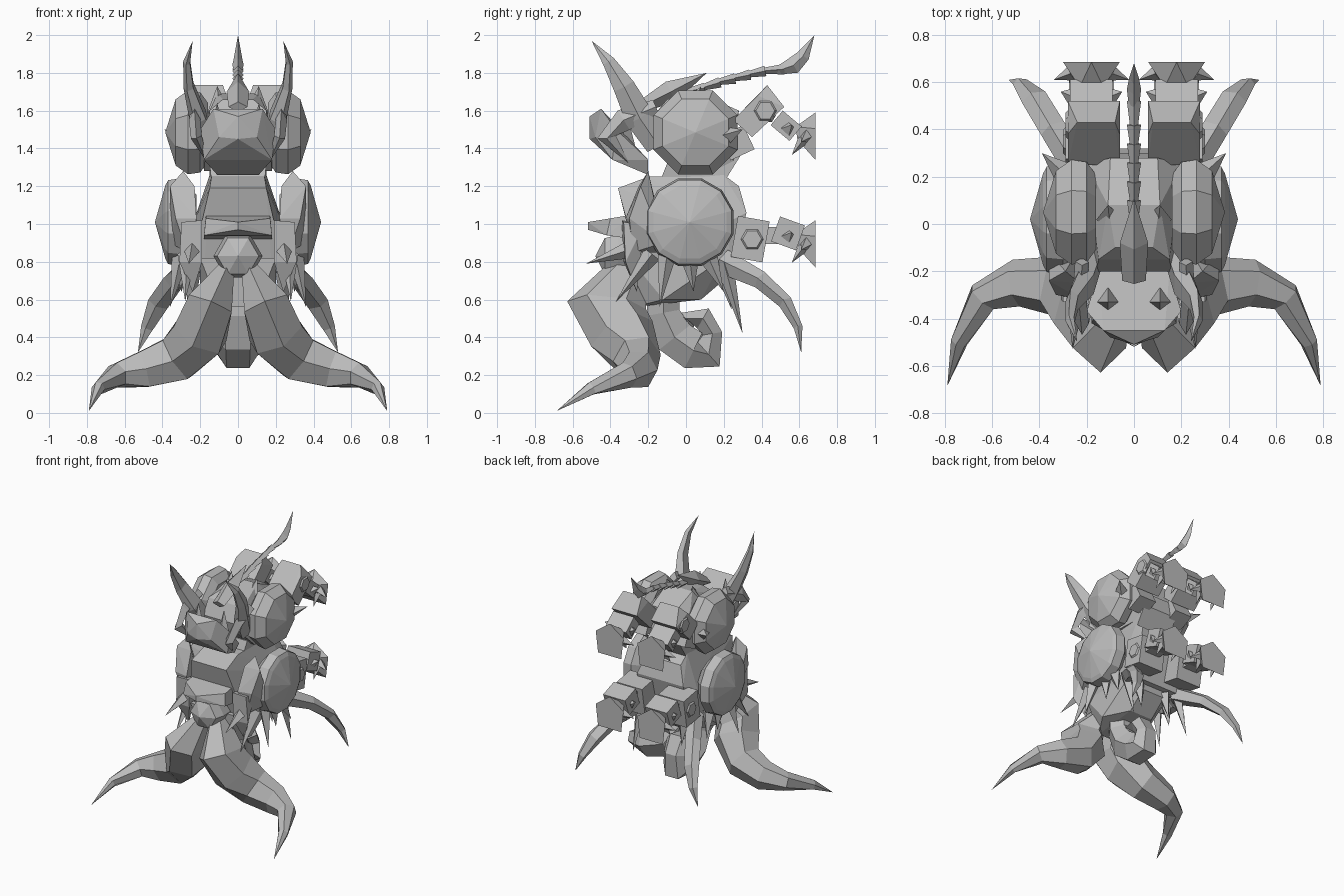
import bpy, bmesh
from math import sin, cos, pi, radians
from mathutils import Vector, Matrix

cube = bpy.data.objects.get("Cube")
if cube:
    bpy.data.objects.remove(cube, do_unlink=True)

X, Y, Z = Vector((1, 0, 0)), Vector((0, 1, 0)), Vector((0, 0, 1))
grey = bpy.data.materials.new("stone grey")
grey.use_nodes = True
colour = (0.5, 0.5, 0.5, 1)
grey.diffuse_color = colour
grey.node_tree.nodes["Principled BSDF"].inputs["Base Color"].default_value = colour


def finish(name, bm, mirror):
    """Turn a bmesh into a flat shaded object, optionally mirrored in x."""
    bmesh.ops.recalc_face_normals(bm, faces=bm.faces)
    mesh = bpy.data.meshes.new(name)
    bm.to_mesh(mesh)
    bm.free()
    mesh.materials.append(grey)
    obj = bpy.data.objects.new(name, mesh)
    bpy.context.collection.objects.link(obj)
    if mirror:
        mod = obj.modifiers.new("mirror", "MIRROR")
        mod.use_mirror_merge = False


def skin(name, rings, mirror):
    """Bridge a row of vertex rings; a ring of one point is a tip."""
    bm = bmesh.new()
    rows = [[bm.verts.new(p) for p in ring] for ring in rings]
    for a, b in zip(rows, rows[1:]):
        n = max(len(a), len(b))
        for i in range(n):
            j = (i + 1) % n
            if len(b) == 1:
                bm.faces.new((a[i], a[j], b[0]))
            elif len(a) == 1:
                bm.faces.new((a[0], b[j], b[i]))
            else:
                bm.faces.new((a[i], a[j], b[j], b[i]))
    for end in (rows[0], rows[-1]):
        if len(end) > 2:
            bm.faces.new(end)
    finish(name, bm, mirror)


def tube(name, path, ref=X, sides=6, mirror=True):
    """Tapered tube, ridged along ref; each stop is x, y, z, half width, half depth along ref."""
    pts = [Vector(p[:3]) for p in path]
    rings = []
    for i, p in enumerate(path):
        t = (pts[min(i + 1, len(pts) - 1)] - pts[max(i - 1, 0)]).normalized()
        side = t.cross(ref).normalized()
        up = side.cross(t)
        if p[3] == 0:
            rings.append([pts[i]])
            continue
        angles = [2 * pi * k / sides for k in range(sides)]
        rings.append([pts[i] + side * p[3] * sin(a) + up * p[4] * cos(a) for a in angles])
    skin(name, rings, mirror)


def spike(name, base, tip, r, ref=X, mirror=True):
    tube(name, [(*base, r, r), (*tip, 0, 0)], ref, 4, mirror)


def lathe(name, centre, axis, profile, sides, mirror=True):
    """Spin (offset, radius) pairs about an axis through the centre."""
    u = Z
    v = axis.cross(u)
    rings = []
    for d, r in profile:
        c = Vector(centre) + axis * d
        angles = [2 * pi * (k + 0.5) / sides for k in range(sides)]
        rings.append([c + u * r * cos(a) + v * r * sin(a) for a in angles] if r else [c])
    skin(name, rings, mirror)


def hull(name, points, centred=True):
    """Faceted block round some points; a centred one is reflected into itself."""
    bm = bmesh.new()
    for x, y, z in points:
        bm.verts.new((x, y, z))
        if centred and x:
            bm.verts.new((-x, y, z))
    bmesh.ops.convex_hull(bm, input=bm.verts)
    loose = [v for v in bm.verts if not v.link_faces]
    bmesh.ops.delete(bm, geom=loose, context="VERTS")
    finish(name, bm, not centred)


def box(name, centre, size, tilt):
    bm = bmesh.new()
    m = Matrix.Translation(centre) @ Matrix.Rotation(radians(tilt), 4, "X") @ Matrix.Diagonal((*size, 1))
    bmesh.ops.create_cube(bm, size=1, matrix=m)
    finish(name, bm, True)


# Main masses
hull("torso", [(.15, -.36, 1.19), (.14, -.2, 1.25), (.16, -.31, 1.02), (.21, -.29, .93), (.18, -.25, .75),
               (.15, .2, 1.26), (.15, .28, 1.2), (.2, .32, 1.06), (.24, .2, 1), (.2, .25, .78)])
hull("pelvis", [(.2, -.3, .82), (.2, .2, .82), (.1, -.28, .56), (.2, -.12, .6), (.1, .08, .6), (.1, .22, .72)])
hull("neck", [(.14, -.14, 1.22), (.15, .2, 1.22), (.15, -.1, 1.32), (.15, .3, 1.38), (.15, .28, 1.5)])
hull("head", [(.16, -.2, 1.48), (.15, -.15, 1.6), (.18, -.05, 1.28), (.08, -.1, 1.66), (.11, .08, 1.69),
              (.2, .25, 1.5), (.14, .25, 1.3), (.1, .28, 1.6), (.17, -.18, 1.4)])
hull("jaw", [(.13, -.45, 1.61), (0, -.51, 1.57), (.2, -.37, 1.5), (.1, -.48, 1.46), (0, -.51, 1.45),
             (.18, -.39, 1.34), (.11, -.2, 1.26), (.15, -.2, 1.34)])
hull("chest_shelf", [(.17, -.4, 1.03), (.18, -.42, .94), (0, -.52, 1.01), (0, -.52, .97),
                     (.17, -.28, 1.05), (.18, -.28, .92)])
lathe("belly_boss", (0, 0, .83), Y, [(-.48, 0), (-.43, .11), (-.36, .13), (-.2, .12)], 6, False)

# Round side shells
lathe("upper_shell", (0, .05, 1.485), X, [(.16, .17), (.2, .23), (.265, .24), (.33, .19), (.385, 0)], 8)
lathe("lower_shell", (0, .02, 1.01), X, [(.22, .15), (.3, .24), (.37, .23), (.385, .2), (.44, 0)], 12)
hull("shoulder_pylon", [(.23, -.25, 1.2), (.36, -.24, 1.2), (.29, -.2, 1.28), (.36, -.12, .9),
                        (.22, -.32, 1.03), (.33, -.3, 1.03), (.23, -.1, .85), (.27, -.28, .85)], False)
hull("hip_guard", [(.19, -.34, 1.02), (.3, -.33, 1.01), (.19, -.22, 1), (.3, -.22, 1),
                   (.19, -.33, .8), (.31, -.32, .8), (.24, -.26, .64)], False)

# Large curved horns
tube("front_tusk", [(.06, -.3, .77, .04, .1), (.15, -.42, .57, .14, .21), (.2, -.34, .42, .16, .18),
                    (.32, -.26, .29, .14, .13), (.5, -.25, .23, .11, .1), (.64, -.31, .2, .07, .07),
                    (.74, -.5, .13, .035, .04), (.79, -.685, .01, 0, 0)], Y)
tube("rear_horn", [(.22, .2, .8, .07, .06), (.34, .4, .7, .05, .06), (.42, .53, .58, .04, .06),
                   (.48, .595, .45, .025, .035), (.53, .61, .32, 0, 0)], sides=5)
tube("brow_horn", [(.17, -.15, 1.42, .07, .04), (.21, -.25, 1.57, .08, .05), (.26, -.33, 1.73, .06, .03),
                   (.27, -.41, 1.86, .035, .02), (.24, -.5, 1.97, 0, 0)], sides=5)
tube("cheek_blade", [(.22, -.16, 1.62, .04, .03), (.23, -.33, 1.55, .06, .03), (.22, -.42, 1.46, .05, .03),
                     (.16, -.3, 1.32, 0, 0)], sides=4)

# Curled tail underneath
tube("curled_tail", [(0, -.12, .72, .1, .13), (0, -.12, .53, .1, .13), (0, -.06, .4, .12, .13),
                     (0, .04, .33, .12, .12), (0, .12, .31, .1, .11), (0, .14, .42, .06, .09),
                     (0, .09, .5, .07, .1), (0, 0, .5, .06, .08), (0, .03, .4, 0, 0)], mirror=False)

# Ridge and segmented whip on top, ending in a fin
tube("crest", [(0, -.24, 1.62, .03, .05), (0, -.08, 1.7, .06, .06), (0, .11, 1.8, 0, 0)], sides=4, mirror=False)
spike("crown_point", (.1, .02, 1.6), (.11, .08, 1.73), .06)
stops = [(.02, 1.7), (.1, 1.72), (.18, 1.75), (.26, 1.77), (.34, 1.79), (.42, 1.81), (.52, 1.82)]
for (y, z), (y2, z2) in zip(stops, stops[1:]):
    tube("whip_segment", [(0, y - .02, z, .015, .015), (0, y2, z2, .028, .03)], sides=4, mirror=False)
tube("whip_fin", [(0, .48, 1.81, .02, .02), (0, .57, 1.84, .045, .03), (0, .62, 1.89, .035, .02),
                  (0, .68, 2, 0, 0)], sides=4, mirror=False)

# Rear limbs, an upper and a lower pair
box("upper_shoulder", (.17, .27, 1.43), (.15, .14, .14), 25)
hull("upper_arm", [(x, y, z) for x in (.06, .28) for y, z in ((.25, 1.55), (.35, 1.46), (.52, 1.62), (.38, 1.68))]
     + [(.08, .43, 1.735), (.24, .43, 1.735)], False)
box("upper_wrist", (.18, .53, 1.52), (.18, .13, .1), -40)
box("lower_arm", (.18, .34, .92), (.22, .17, .22), -10)
box("lower_wrist", (.18, .54, .95), (.19, .14, .14), -20)
box("lower_link", (.18, .45, .94), (.13, .12, .09), 0)
lathe("upper_hub", (0, .42, 1.6), X, [(.27, .07), (.29, .05)], 6)
lathe("lower_hub", (0, .35, .92), X, [(.28, .07), (.3, .05)], 6)
for z in (1.465, .895):
    hull("claw_palm", [(.18 + s * w, y, z + h) for s in (-1, 1) for w, y, h in
                       ((.05, .58, .05), (.05, .59, -.02), (.12, .685, .04), (.1, .685, -.125), (0, .685, .125))],
         False)
    for x in (.11, .25):
        spike("claw_finger", (x, .62, z - .02), (x + .01, .56, z - .1), .03)
    for s in (-1, 1):
        spike("claw_barb", (.18 + s * .08, .64, z), (.18 + s * .16, .61, z - .03), .035, Z)
        spike("wrist_barb", (.18 + s * .08, .54, z + .04), (.18 + s * .13, .56, z + .06), .04, Z)

# Spikes hanging below the shells and along the flanks
fringe = [((.29, .02, .82), (.3, .04, .64)), ((.28, .12, .82), (.32, .2, .64)),
          ((.24, .2, .8), (.25, .3, .42)), ((.27, -.18, .84), (.28, -.37, .59)),
          ((.3, -.1, .84), (.36, -.14, .56)), ((.24, -.28, .87), (.26, -.53, .79)),
          ((.12, .2, .76), (.13, .24, .55))]
for base, tip in fringe:
    spike("fringe_spike", base, tip, .05)
spike("jaw_tooth", (.11, -.33, 1.42), (.11, -.33, 1.64), .06)
spike("flank_barb", (.28, .2, 1.46), (.39, .3, 1.5), .06, Z)
